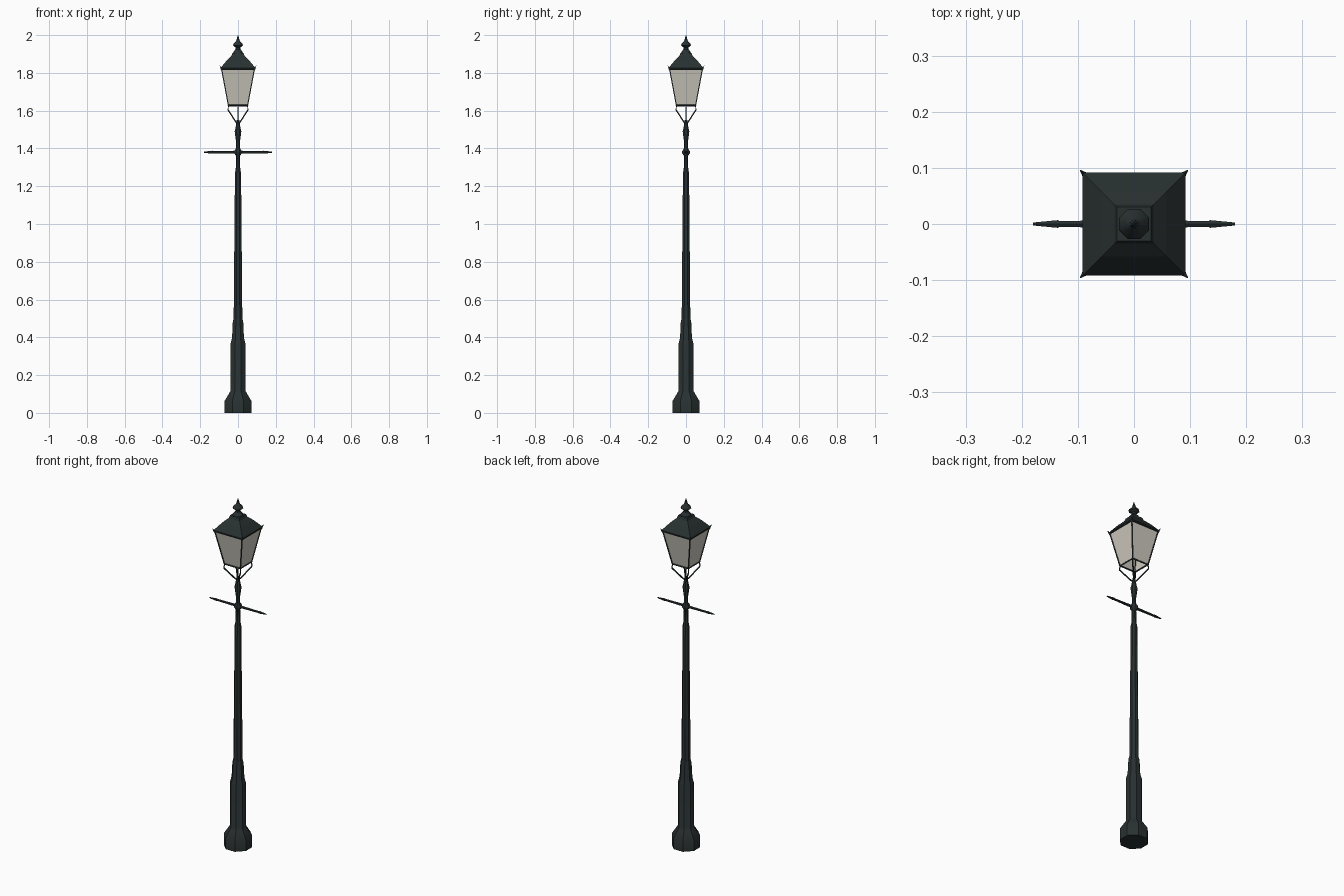
import bpy, bmesh, math
from mathutils import Vector

if "Cube" in bpy.data.objects:
    bpy.data.objects.remove(bpy.data.objects["Cube"])

def material(name, rgb):
    m = bpy.data.materials.new(name)
    m.diffuse_color = (*rgb, 1)
    m.use_nodes = True
    m.node_tree.nodes["Principled BSDF"].inputs["Base Color"].default_value = m.diffuse_color
    return m

IRON = material("dark green iron", (0.022, 0.030, 0.030))
GLASS = material("frosted glass", (0.62, 0.59, 0.52))

def finish(bm, name, mat, smooth=None):
    bmesh.ops.recalc_face_normals(bm, faces=bm.faces)
    me = bpy.data.meshes.new(name)
    bm.to_mesh(me)
    bm.free()
    ob = bpy.data.objects.new(name, me)
    bpy.context.collection.objects.link(ob)
    me.materials.append(mat)
    if smooth:
        bpy.ops.object.select_all(action='DESELECT')
        ob.select_set(True)
        bpy.context.view_layer.objects.active = ob
        bpy.ops.object.shade_smooth_by_angle(angle=math.radians(smooth))
    return ob

def lathe(name, profile, sides, mat, caps=True, smooth=None):
    """Stack of rings (radius to the flat side, z) around the z axis."""
    bm = bmesh.new()
    rings = []
    k = 1 / math.cos(math.pi / sides) if sides == 4 else 1
    for r, z in profile:
        rings.append([bm.verts.new((r * k * math.cos(a), r * k * math.sin(a), z))
                      for a in [(i + 0.5) * math.tau / sides for i in range(sides)]])
    for lo, hi in zip(rings, rings[1:]):
        for i in range(sides):
            j = (i + 1) % sides
            bm.faces.new((lo[i], lo[j], hi[j], hi[i]))
    if caps:
        bm.faces.new(rings[0])
        bm.faces.new(rings[-1])
    return finish(bm, name, mat, smooth)

def bars(name, segments, r0, r1, sides=4):
    """Straight tapered rods between pairs of points."""
    bm = bmesh.new()
    for a, b in segments:
        a, b = Vector(a), Vector(b)
        rot = (b - a).to_track_quat('Z', 'Y').to_matrix().to_4x4()
        rot.translation = (a + b) / 2
        bmesh.ops.create_cone(bm, cap_ends=True, segments=sides, radius1=r0,
                              radius2=r1, depth=(b - a).length, matrix=rot)
    return finish(bm, name, IRON)

CORNERS = [(-1, -1), (1, -1), (1, 1), (-1, 1)]

# Plinth and lower column
lathe("base", [(.076, 0), (.076, .065), (.048, .108), (.044, .115), (.044, .365),
               (.040, .375), (.034, .40), (.030, .48), (.025, .50)], 8, IRON, smooth=35)
# Tapering shaft, neck and stem
lathe("shaft", [(.025, .49), (.0175, 1.27), (.013, 1.29), (.012, 1.36), (.022, 1.375),
                (.022, 1.385), (.012, 1.40), (.012, 1.44), (.019, 1.49),
                (.013, 1.515), (.008, 1.55)], 8, IRON, smooth=35)
bars("stem", [((0, 0, 1.52), (0, 0, 1.62))], .004, .003)

# Ladder rest with pointed ends
bars("crossbar", [((s * .01, 0, 1.38), (s * .14, 0, 1.38)) for s in (-1, 1)], .008, .006, 6)
bars("crossbar_tips", [((s * .135, 0, 1.38), (s * .18, 0, 1.38)) for s in (-1, 1)], .008, .003, 6)

# Lantern brackets
bars("lantern_brackets", [((x * .008, y * .008, 1.535), (x * .053, y * .053, 1.605))
                          for x, y in CORNERS], .004, .004)
bars("bracket_hooks", [((x * .053, y * .053, 1.603), (x * .050, y * .050, 1.63))
                       for x, y in CORNERS], .003, .003)

# Glass panes
lathe("glass", [(.050, 1.627), (.087, 1.82)], 4, GLASS, caps=False)

# Lantern frame: corner posts, bottom and top rims
bars("corner_posts", [((x * .050, y * .050, 1.625), (x * .087, y * .087, 1.822))
                      for x, y in CORNERS], .004, .004)
for label, h, z in (("bottom_rim", .050, 1.628), ("top_rim", .087, 1.82)):
    bars(label, [((a[0] * h, a[1] * h, z), (b[0] * h, b[1] * h, z))
                 for a, b in zip(CORNERS, CORNERS[1:] + CORNERS[:1])], .005, .005)

# Pyramid roof with small corner ears
lathe("roof", [(.091, 1.818), (.092, 1.826), (.058, 1.868), (.035, 1.89), (.030, 1.905)], 4, IRON)
bars("roof_ears", [((x * .086, y * .086, 1.815), (x * .096, y * .096, 1.838))
                   for x, y in CORNERS], .006, .001)

# Vent and finial
lathe("finial", [(.030, 1.90), (.026, 1.912), (.014, 1.925), (.014, 1.935), (.029, 1.945),
                 (.026, 1.953), (.011, 1.967), (.007, 1.98), (.001, 2.0)], 8, IRON, smooth=35)
